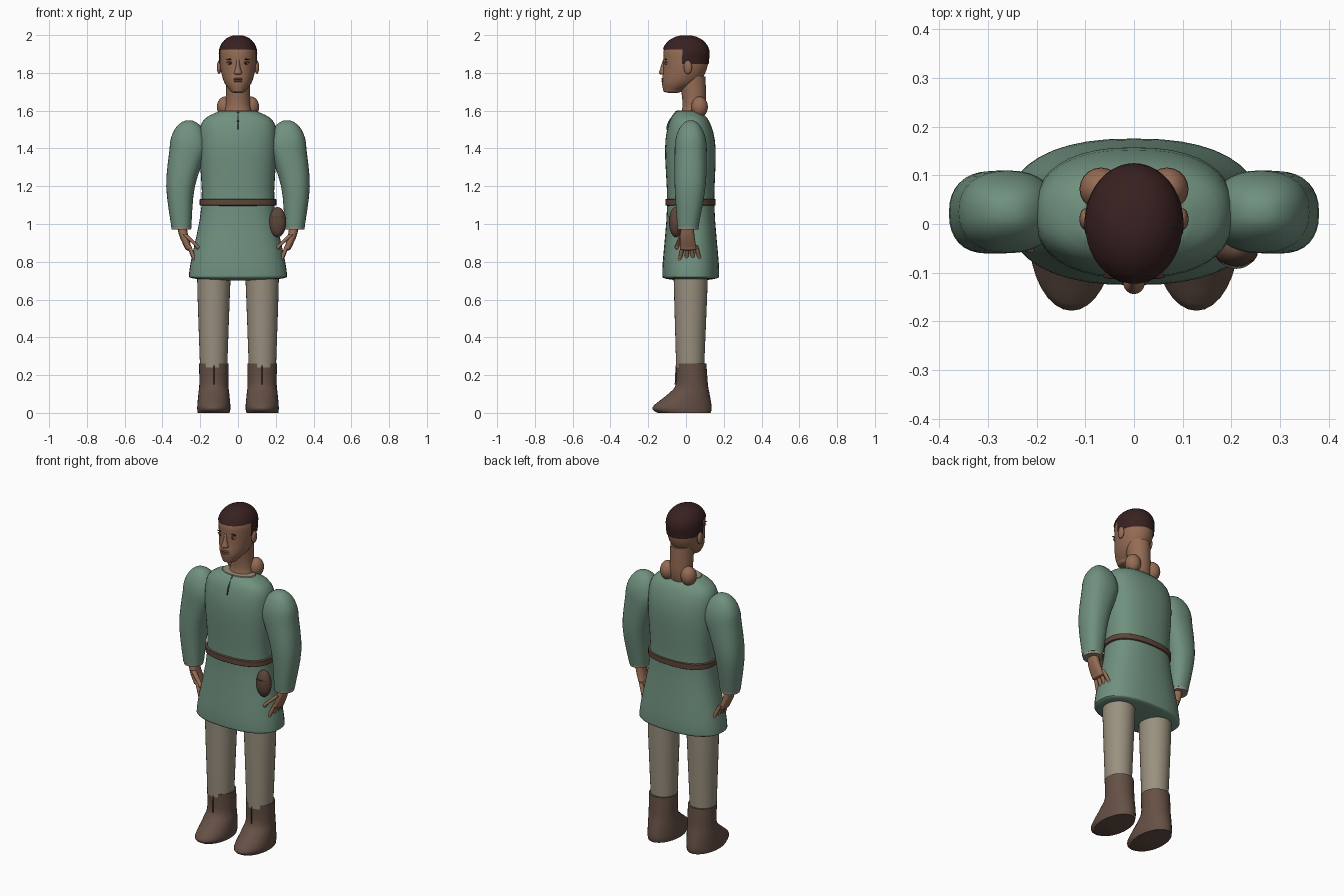
import bpy, bmesh, math

old = bpy.data.objects.get("Cube")
if old:
    bpy.data.objects.remove(old, do_unlink=True)


def material(name, *rgb):
    mat = bpy.data.materials.new(name)
    mat.use_nodes = True
    mat.diffuse_color = (*rgb, 1)
    bsdf = mat.node_tree.nodes["Principled BSDF"]
    bsdf.inputs["Base Color"].default_value = (*rgb, 1)
    bsdf.inputs["Roughness"].default_value = .8
    return mat


GREEN = material("green cloth", .16, .28, .21)
SEAM = material("dark seam", .05, .06, .05)
LINEN = material("pale linen", .32, .28, .21)
LEATHER = material("boot leather", .13, .08, .06)
BELT = material("belt leather", .11, .06, .04)
SKIN = material("skin", .3, .15, .09)
LIP = material("lips", .2, .09, .07)
HAIR = material("dark hair", .04, .015, .015)
WHITE = material("eye white", .4, .35, .3)


def finish(name, bm, mat, mirror):
    """Turn the mesh into a smooth object, mirrored across x if paired."""
    bmesh.ops.recalc_face_normals(bm, faces=bm.faces)
    mesh = bpy.data.meshes.new(name)
    bm.to_mesh(mesh)
    bm.free()
    mesh.materials.append(mat)
    ob = bpy.data.objects.new(name, mesh)
    bpy.context.collection.objects.link(ob)
    bpy.ops.object.select_all(action="DESELECT")
    ob.select_set(True)
    bpy.context.view_layer.objects.active = ob
    bpy.ops.object.shade_smooth_by_angle(angle=math.radians(50))
    if mirror:
        ob.modifiers.new("Mirror", "MIRROR")


def ring(z, width, depth, y=0, x=0):
    """Oval cross-section: height, half width, half depth and centre."""
    return (z, width, depth, y, x)


def refine(rings, steps=4):
    """Add rings between the given ones along a smooth spline."""
    padded = [rings[0], *rings, rings[-1]]
    result = []
    for group in zip(padded, padded[1:], padded[2:], padded[3:]):
        for step in range(steps):
            t = step / steps
            result.append([b + t / 2 * (c - a + t * (2*a - 5*b + 4*c - d + t * (3*(b - c) + d - a)))
                           for a, b, c, d in zip(*group)])
    return result + [rings[-1]]


def dome(base, height, steps=8):
    """Rings that round off an end; a negative height rounds downward."""
    z, width, depth, y, x = base
    result = []
    for step in range(1, steps):
        angle = step / steps * math.pi / 2
        shrink = math.cos(angle)
        result.append(ring(z + height * math.sin(angle), width * shrink, depth * shrink, y, x))
    return result


def loft(name, mat, *rings, top=0, bottom=0, grow=0, sides=32, power=2, mirror=False, keep=None):
    """Skin a stack of oval rings, with optional domed ends and a face filter."""
    stack = refine(rings)
    if top:
        stack = stack + dome(rings[-1], top)
    if bottom:
        stack = dome(rings[0], -bottom)[::-1] + stack
    bm = bmesh.new()
    loops = []
    for z, width, depth, y, x in stack:
        loop = []
        for k in range(sides):
            c, s = math.cos(math.tau * k / sides), math.sin(math.tau * k / sides)
            across = math.copysign(abs(c) ** (2 / power), c) * (width + grow)
            along = math.copysign(abs(s) ** (2 / power), s) * (depth + grow)
            loop.append(bm.verts.new((x + across, y + along, z + grow)))
        loops.append(loop)
    for low, high in zip(loops, loops[1:]):
        for k in range(sides):
            bm.faces.new((low[k - 1], low[k], high[k], high[k - 1]))
    bm.faces.new(loops[0])
    bm.faces.new(loops[-1])
    if keep:
        dropped = [f for f in bm.faces if not keep(f.calc_center_median())]
        bmesh.ops.delete(bm, geom=dropped, context="FACES")
    finish(name, bm, mat, mirror)


def ball(name, mat, center, size, mirror=False):
    bm = bmesh.new()
    bmesh.ops.create_uvsphere(bm, u_segments=20, v_segments=12, radius=1)
    bmesh.ops.scale(bm, vec=size, verts=bm.verts)
    bmesh.ops.translate(bm, vec=center, verts=bm.verts)
    finish(name, bm, mat, mirror)


def finger(name, knuckle, tip, radius):
    """Tapered tube with a rounded tip."""
    ends = [ring(z, size, size, y, x)
            for (x, y, z), size in ((tip, radius * .8), (knuckle, radius))]
    loft(name, SKIN, *ends, bottom=radius, sides=12, mirror=True)


# Tunic with neckline, front slit, belt and pouch
loft("tunic", GREEN,
     ring(.72, .26, .15, .025), ring(.8, .25, .148, .025), ring(1.1, .193, .125, .025),
     ring(1.4, .205, .134, .023), ring(1.54, .19, .107, .018), ring(1.595, .105, .063, .01),
     bottom=.02, sides=40, power=2.4)
loft("neckline_trim", LINEN, ring(1.59, .106, .064, .01), ring(1.6, .1, .06, .01))
loft("neck_slit", SEAM, ring(1.5, .003, .005, -.1), ring(1.54, .004, .005, -.09),
     ring(1.597, .005, .005, -.05), sides=8)
loft("belt", BELT, ring(1.1, .203, .133, .024), ring(1.13, .203, .133, .024),
     top=.01, bottom=.01, sides=40, power=2.4)
ball("pouch", BELT, (.21, -.055, 1.01), (.045, .035, .08))
loft("pouch_flap", SEAM, ring(1.035, .033, .022, -.07, .21), ring(1.04, .033, .022, -.07, .21))

# Sleeves with domed shoulders, and cuffs
loft("sleeves", GREEN,
     ring(.985, .053, .056, .01, .3), ring(1.2, .076, .082, .022, .304),
     ring(1.4, .102, .085, .025, .26), top=.15, power=2.3, mirror=True)
loft("cuffs", LINEN, ring(.972, .052, .055, .01, .3), ring(.988, .054, .057, .01, .3), mirror=True)

# Hands, with fingers fanned from front to back
loft("hands", SKIN,
     ring(.87, .018, .044, .012, .262), ring(.93, .023, .039, .007, .285),
     ring(.99, .026, .032, .008, .298), bottom=.01, sides=20, power=2.4, mirror=True)
for i, name in enumerate(("index", "middle", "ring", "little")):
    spread = i - 1.5
    finger(name + "_fingers", (.262, .018 + spread * .022, .89),
           (.224, .02 + spread * .037, .785 + abs(spread) * .01), .012)
finger("thumbs", (.282, -.02, .945), (.212, -.048, .88), .015)

# Trousers and boots
loft("trousers", LINEN, ring(.24, .072, .074, .022, .129), ring(.7, .088, .09, .025, .128),
     ring(.8, .088, .09, .025, .12), mirror=True)
loft("boots", LEATHER,
     ring(0, .084, .14, -.01, .129), ring(.03, .088, .157, -.021, .128),
     ring(.1, .082, .11, .015, .128), ring(.15, .077, .085, .031, .128),
     ring(.262, .078, .08, .028, .128), mirror=True)
loft("boot_seams", SEAM, ring(.15, .002, .005, -.055, .127), ring(.25, .002, .005, -.05, .127),
     sides=8, mirror=True)

# Neck and upper back
loft("neck", SKIN, ring(1.56, .085, .065, .025), ring(1.63, .065, .062, .044),
     ring(1.78, .064, .07, .033))
ball("neck_muscles", SKIN, (.068, .072, 1.62), (.044, .044, .055), mirror=True)

# Head, and a hair shell cut along the hairline
skull = (ring(1.705, .04, .05, -.07), ring(1.75, .073, .097, -.03),
         ring(1.82, .092, .115, -.005), ring(1.9, .097, .12))
loft("head", SKIN, *skull, top=.095, bottom=.012, sides=40)
loft("hair", HAIR, *skull, top=.095, grow=.005, sides=40,
     keep=lambda p: p.z > 1.918 or (p.y > -.012 and p.z > 1.845))

# Face
loft("nose", SKIN, ring(1.8, .022, .022, -.122), ring(1.835, .011, .016, -.117),
     ring(1.87, .01, .012, -.11), bottom=.01, sides=16)
for name, z in (("upper_lip", 1.768), ("lower_lip", 1.756)):
    ball(name, LIP, (0, -.12, z), (.025, .011, .006))
ball("eyes", WHITE, (.041, -.104, 1.85), (.016, .007, .006), mirror=True)
ball("irises", HAIR, (.041, -.109, 1.85), (.006, .004, .006), mirror=True)
ball("eyelids", LIP, (.041, -.105, 1.857), (.02, .008, .003), mirror=True)
ball("eyebrows", HAIR, (.042, -.107, 1.872), (.022, .006, .003), mirror=True)
ball("ears", SKIN, (.1, .01, 1.83), (.012, .022, .036), mirror=True)
